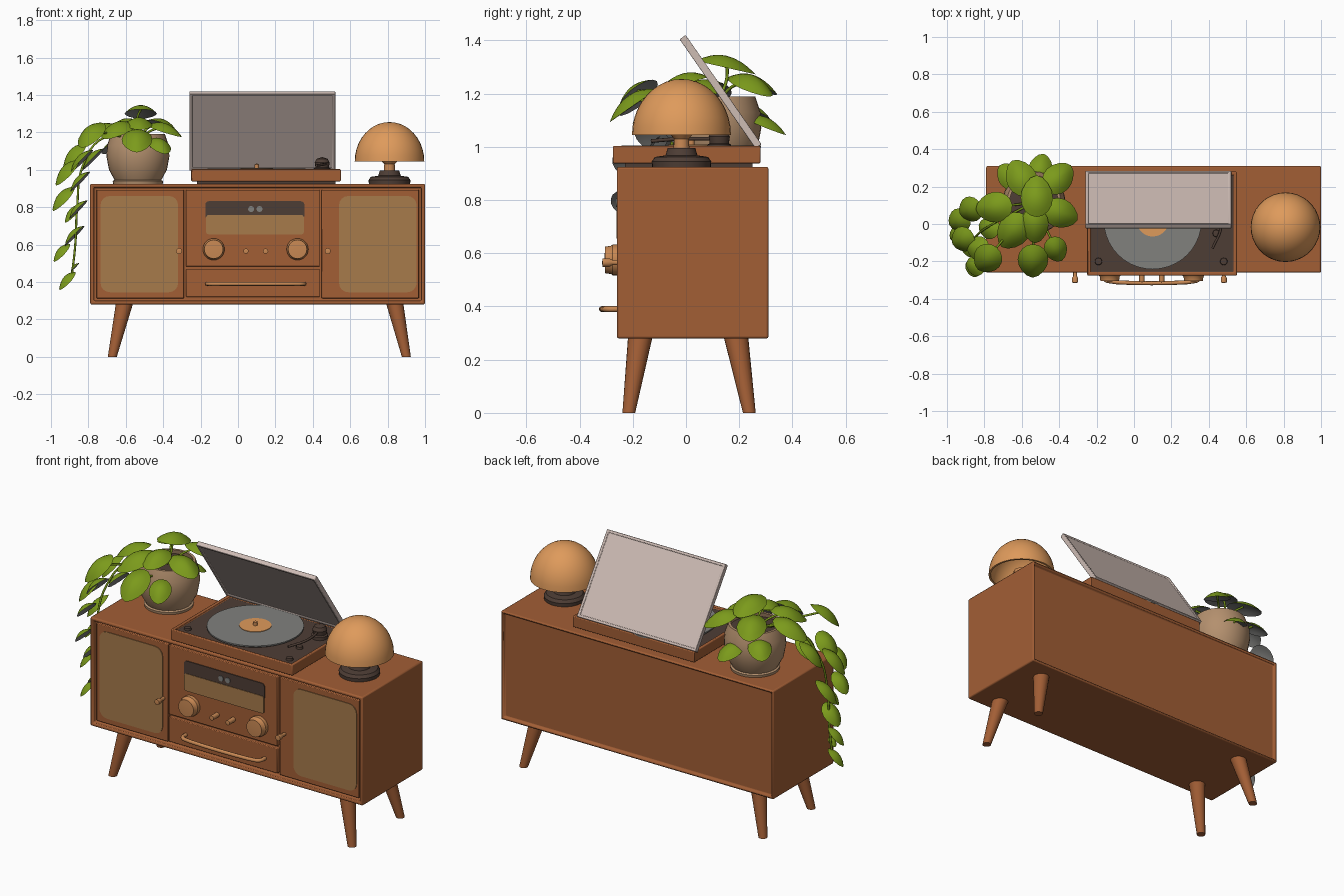
import bpy, bmesh, math
from mathutils import Vector, Matrix

if "Cube" in bpy.data.objects:
    bpy.data.objects.remove(bpy.data.objects["Cube"])


def material(name, r, g, b):
    mat = bpy.data.materials.new(name)
    mat.use_nodes = True
    colour = [c ** 2.2 for c in (r, g, b)] + [1]
    mat.diffuse_color = colour
    mat.node_tree.nodes["Principled BSDF"].inputs["Base Color"].default_value = colour
    return mat


WOOD = material("walnut wood", .63, .37, .22)
CLOTH = material("speaker cloth", .65, .48, .30)
DARK = material("dark brown", .31, .25, .22)
AMBER = material("amber", .87, .60, .36)
GREEN = material("leaf green", .48, .60, .13)
GREY = material("vinyl grey", .50, .50, .49)
LID = material("pale lid", .80, .73, .70)
POT = material("pot clay", .70, .56, .43)
BRASS = material("warm brass", .78, .53, .33)


def finish(name, bm, mats, angle=35):
    bmesh.ops.recalc_face_normals(bm, faces=bm.faces)
    mesh = bpy.data.meshes.new(name)
    bm.to_mesh(mesh)
    bm.free()
    obj = bpy.data.objects.new(name, mesh)
    bpy.context.collection.objects.link(obj)
    for mat in mats:
        mesh.materials.append(mat)
    bpy.ops.object.select_all(action="DESELECT")
    obj.select_set(True)
    bpy.context.view_layer.objects.active = obj
    bpy.ops.object.shade_smooth_by_angle(angle=math.radians(angle))
    return obj


def bevel(obj, width):
    mod = obj.modifiers.new("soft edges", "BEVEL")
    mod.width, mod.segments, mod.limit_method = width, 2, "ANGLE"


def cube(x, y, z):
    """Box mesh from three (low, high) ranges."""
    bm = bmesh.new()
    size = [b - a for a, b in (x, y, z)]
    mid = [(a + b) / 2 for a, b in (x, y, z)]
    bmesh.ops.create_cube(bm, size=1, matrix=Matrix.Translation(mid) @ Matrix.Diagonal((*size, 1)))
    return bm


def box(name, x, y, z, mat, edge=0.0):
    obj = finish(name, cube(x, y, z), [mat])
    if edge:
        bevel(obj, edge)
    return obj


def recess(bm, normal, rim, depth, index=0):
    """Inset the face looking along normal and push it inward."""
    bm.normal_update()
    face = max(bm.faces, key=lambda f: f.normal.dot(Vector(normal)) * f.calc_area())
    bmesh.ops.inset_region(bm, faces=[face], thickness=rim)
    walls = bmesh.ops.extrude_discrete_faces(bm, faces=[face])["faces"]
    bmesh.ops.translate(bm, verts=walls[0].verts, vec=Vector(normal) * -depth)
    walls[0].material_index = index


def lathe(name, profile, centre, mat, steps=32, axis="Z"):
    bm = bmesh.new()
    verts = [bm.verts.new((r, 0, h)) for r, h in profile]
    edges = [bm.edges.new(pair) for pair in zip(verts, verts[1:])]
    bmesh.ops.spin(bm, geom=verts + edges, cent=(0, 0, 0), axis=(0, 0, 1),
                   angle=math.tau, steps=steps)
    bmesh.ops.remove_doubles(bm, verts=bm.verts, dist=.0001)
    if axis == "Y":
        bm.transform(Matrix.Rotation(math.pi / 2, 4, "X"))
    bm.transform(Matrix.Translation(centre))
    return finish(name, bm, [mat])


def tube(name, points, radius, mat):
    curve = bpy.data.curves.new(name, "CURVE")
    curve.dimensions = "3D"
    curve.bevel_depth, curve.bevel_resolution, curve.resolution_u = radius, 2, 6
    curve.use_fill_caps = True
    spline = curve.splines.new("BEZIER")
    spline.bezier_points.add(len(points) - 1)
    for knot, co in zip(spline.bezier_points, points):
        knot.co = co
        knot.handle_left_type = knot.handle_right_type = "AUTO"
    curve.materials.append(mat)
    bpy.context.collection.objects.link(bpy.data.objects.new(name, curve))


def plate(name, x, z, y, round_off, mat):
    """Thin rounded panel on the front."""
    bm = cube(x, (y, y + .008), z)
    sides = [e for e in bm.edges if abs(e.verts[0].co.y - e.verts[1].co.y) > .001]
    bmesh.ops.bevel(bm, geom=sides, offset=round_off, segments=4, profile=.5, affect="EDGES")
    finish(name, bm, [mat])


# Cabinet shell, open frame front and back
shell = cube((-.79, 1), (-.26, .31), (.28, .925))
recess(shell, (0, -1, 0), .028, .03)
recess(shell, (0, 1, 0), .022, .015)
bevel(finish("cabinet", shell, [WOOD]), .008)

# Doors with cloth speaker panels and small knobs
for side, left, right, knob in (("right", -.757, -.288, -.315), ("left", .447, .967, .48)):
    box(side + "_door", (left, right), (-.248, -.225), (.313, .893), WOOD, .004)
    cloth = (-.735, -.32) if side == "right" else (.54, .955)
    plate(side + "_speaker", cloth, (.345, .86), -.252, .05, CLOTH)
    lathe(side + "_door_knob", [(0, 0), (.01, 0), (.01, .03), (.016, .04), (.016, .065), (0, .068)],
          (knob, -.248, .565), BRASS, 16, "Y")

# Radio panel, dial and drawer
box("radio_panel", (-.278, .437), (-.254, -.225), (.482, .893), WOOD, .004)
box("drawer", (-.278, .437), (-.254, -.225), (.32, .468), WOOD, .004)
plate("dial_window", (-.175, .355), (.735, .832), -.259, .02, DARK)
plate("dial_scale", (-.17, .352), (.655, .758), -.262, .012, CLOTH)
for x in (.07, .115):
    lathe("dial_marker", [(0, 0), (.016, 0), (.016, .004), (0, .004)], (x, -.259, .79), GREY, 16, "Y")
for x in (-.13, .318):
    lathe("tuning_knob", [(0, 0), (.058, 0), (.058, .022), (.053, .028), (.05, .05), (0, .053)],
          (x, -.254, .575), BRASS, 28, "Y")
for x in (.042, .148):
    lathe("small_knob", [(0, 0), (.014, 0), (.014, .055), (0, .058)], (x, -.254, .565), BRASS, 14, "Y")
tube("drawer_handle", [(-.165, -.25, .39), (-.16, -.29, .39), (-.14, -.305, .39), (.33, -.305, .39),
                       (.35, -.29, .39), (.355, -.25, .39)], .011, BRASS)

# Splayed tapered legs
for name, x, dx in (("right", -.607, -.065), ("left", .838, .062)):
    for end, y, dy in (("front", -.172, -.043), ("back", .188, .05)):
        leg = bmesh.new()
        bmesh.ops.create_cone(leg, cap_ends=True, segments=20, radius1=.024, radius2=.046, depth=.285)
        for v in leg.verts:
            low = v.co.z < 0
            v.co += Vector((x + dx * low, y + dy * low, .1425))
        finish(f"{end}_{name}_leg", leg, [WOOD])

# Turntable base, record and arm
box("turntable_foot", (-.22, .52), (-.23, .25), (.92, .945), DARK)
deck = cube((-.25, .55), (-.275, .28), (.938, 1.003))
recess(deck, (0, 0, 1), .025, .014, 1)
bevel(finish("turntable_base", deck, [WOOD, DARK]), .005)
HUB = (.1, .02, .988)
lathe("platter", [(0, 0), (.245, 0), (.245, .01), (0, .01)], HUB, DARK, 40)
lathe("record", [(0, .01), (.262, .01), (.262, .018), (0, .018)], HUB, GREY, 40)
lathe("record_label", [(0, .018), (.087, .018), (.087, .021), (0, .021)], HUB, AMBER, 28)
lathe("spindle", [(0, .02), (.012, .02), (.012, .04), (0, .046)], HUB, BRASS, 14)
lathe("arm_pivot", [(0, 0), (.045, 0), (.045, .02), (.036, .025), (.04, .05), (.03, .07), (0, .08)],
      (.45, .125, .988), DARK, 20)
tube("tone_arm", [(.45, .125, 1.03), (.465, -.02, 1.03), (.42, -.13, 1.022)], .007, DARK)
for x, y in ((.44, -.05), (-.19, -.2), (.48, -.2)):
    lathe("deck_button", [(0, 0), (.02, 0), (.018, .014), (0, .016)], (x, y, .988), DARK, 16)

# Raised lid, a shallow tray leaning forward
lid = cube((-.39, .39), (-.014, .014), (-.25, .25))
recess(lid, (0, -1, 0), .02, .008)
recess(lid, (0, 1, 0), .02, .006)
lid.transform(Matrix.Translation((.13, .13, 1.207)) @ Matrix.Rotation(math.radians(34.8), 4, "X"))
bevel(finish("turntable_lid", lid, [LID]), .004)

# Table lamp
LAMP = (.81, -.017, 0)
lathe("lamp_base", [(0, .922), (.11, .922), (.112, .945), (.1, .962), (.06, .968), (.052, .995), (0, .998)],
      LAMP, DARK)
lathe("lamp_stem", [(0, .99), (.03, .99), (.028, 1.03), (.045, 1.05), (.045, 1.07), (0, 1.08)], LAMP, BRASS, 20)
arc = [math.radians(a) for a in range(0, 91, 9)]
outer = [(.186 * math.cos(a), 1.045 + .21 * math.sin(a)) for a in arc]
inner = [(.174 * math.cos(a), 1.045 + .196 * math.sin(a)) for a in reversed(arc)]
lathe("lamp_shade", outer + inner + outer[:1], LAMP, AMBER, 36)

# Plant pot and soil
POT_AT = Vector((-.535, .115, 0))
lathe("plant_pot", [(0, .922), (.132, .922), (.135, .94), (.125, .945), (.155, 1.0), (.168, 1.07), (.165, 1.13),
                    (.145, 1.19), (.13, 1.19), (.14, 1.15), (0, 1.15)], POT_AT, POT)
lathe("soil", [(0, 1.15), (.138, 1.15), (.138, 1.165), (0, 1.17)], POT_AT, DARK)


def leaf(name, at, size, normal, along):
    """Domed pointed leaf, green above and grey beneath."""
    bm = bmesh.new()
    segments, rings = 16, 4
    for under in (0, 1):
        height = .22 if under else .42
        loops = []
        for k in range(1, rings + 1):
            t = k / rings
            loop = []
            for s in range(segments):
                a = math.tau * s / segments
                tip = 1 + .18 * max(0, math.cos(a)) ** 4
                loop.append(bm.verts.new((t * math.cos(a) * tip, t * math.sin(a) * .82, height * (1 - t * t))))
            loops.append(loop)
        top = bm.verts.new((0, 0, height))
        for s in range(segments):
            n = (s + 1) % segments
            bm.faces.new((top, loops[0][s], loops[0][n])).material_index = under
            for a, b in zip(loops, loops[1:]):
                bm.faces.new((a[s], b[s], b[n], a[n])).material_index = under
    bmesh.ops.remove_doubles(bm, verts=bm.verts, dist=.0001)
    z = normal.normalized()
    y = z.cross(along).normalized()
    turn = Matrix((y.cross(z), y, z)).transposed().to_4x4()
    bm.transform(Matrix.Translation(at) @ turn @ Matrix.Scale(size, 4))
    finish(name, bm, [GREEN, GREY], 60)


# Crown leaves fan out from the pot
CROWN = [(-.52, .14, 1.32, .105), (-.41, .24, 1.25, .095), (-.4, .06, 1.23, .095), (-.6, .24, 1.25, .1),
         (-.64, -.03, 1.23, .105), (-.54, -.19, 1.18, .1), (-.42, -.13, 1.15, .075), (-.74, .09, 1.22, .1),
         (-.53, .0, 1.26, .09), (-.5, .29, 1.1, .08), (-.66, .25, 1.14, .08), (-.78, -.18, 1.21, .095)]
for x, y, z, size in CROWN:
    at = Vector((x, y, z))
    out = (at - POT_AT) * Vector((1, 1, 0))
    out = out if out.length > .05 else Vector((0, .1, 0))
    leaf("crown_leaf", at - Vector((0, 0, .02)), size, Vector((0, 0, .33)) + out * .75, out)
    tube("leaf_stem", [POT_AT + Vector((0, 0, 1.15)), POT_AT + out * .4 + Vector((0, 0, z - .03)), at], .006, GREEN)

# Trailing vine over the side
TRAIL = [(-.77, -.02, 1.06, .075), (-.87, .08, 1.08, .085), (-.83, -.13, 1.05, .08), (-.91, -.08, .99, .085),
         (-.84, -.22, .94, .07), (-.93, .02, .85, .08), (-.85, -.23, .79, .065), (-.88, -.1, .77, .06),
         (-.87, -.12, .65, .07), (-.94, -.06, .56, .06), (-.87, -.13, .48, .03), (-.91, -.1, .41, .06)]
for i, (x, y, z, size) in enumerate(TRAIL):
    droop = Vector((-.55, -.25 if i % 2 else .15, -.8))
    leaf("trailing_leaf", Vector((x, y, z)), size, Vector((-.6, -.3 if i % 2 else .1, .6)), droop)
tube("vine", [POT_AT + Vector((0, 0, 1.16)), (-.72, .02, 1.17), (-.83, -.05, 1.02), (-.86, -.1, .8),
              (-.87, -.1, .6), (-.89, -.1, .42)], .006, GREEN)
